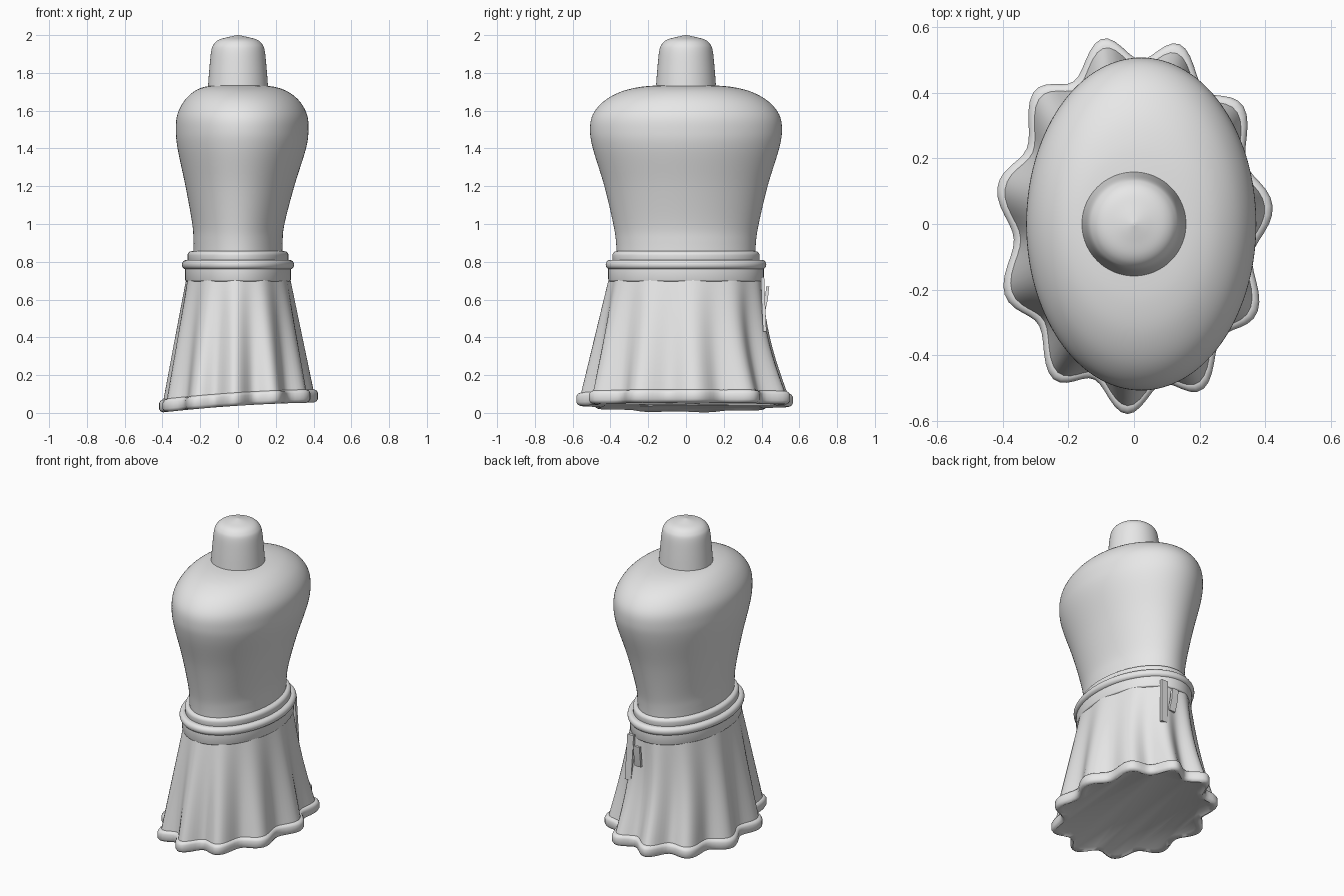
import bpy
import bmesh
from math import sin, cos, pi, radians

cube = bpy.data.objects.get("Cube")
if cube:
    bpy.data.objects.remove(cube)

grey = bpy.data.materials.new("plain_grey")
grey.use_nodes = True
grey.diffuse_color = (0.8, 0.8, 0.8, 1)
grey.node_tree.nodes["Principled BSDF"].inputs["Base Color"].default_value = grey.diffuse_color

SIDES = 132
PLEATS = 11


def finish(name, bm, angle=40):
    bmesh.ops.recalc_face_normals(bm, faces=bm.faces)
    mesh = bpy.data.meshes.new(name)
    bm.to_mesh(mesh)
    bm.free()
    mesh.materials.append(grey)
    ob = bpy.data.objects.new(name, mesh)
    bpy.context.collection.objects.link(ob)
    bpy.ops.object.select_all(action="DESELECT")
    ob.select_set(True)
    bpy.context.view_layer.objects.active = ob
    bpy.ops.object.shade_smooth_by_angle(angle=radians(angle))
    return ob


def skin(name, rings, angle=40):
    """Skin a stack of closed rings of points and cap both ends."""
    bm = bmesh.new()
    rows = [[bm.verts.new(p) for p in ring] for ring in rings]
    for a, b in zip(rows, rows[1:]):
        for i in range(len(a)):
            j = (i + 1) % len(a)
            bm.faces.new((a[i], a[j], b[j], b[i]))
    bm.faces.new(rows[0])
    bm.faces.new(rows[-1])
    return finish(name, bm, angle)


def smooth_profile(points, steps=6):
    """Catmull-Rom curve through the profile points."""
    pts = [points[0]] + points + [points[-1]]
    out = []
    for p0, p1, p2, p3 in zip(pts, pts[1:], pts[2:], pts[3:]):
        for s in range(steps):
            t = s / steps
            out.append([b + t * (c - a) / 2 + t * t * (a - 2.5 * b + 2 * c - d / 2)
                        + t ** 3 * (1.5 * (b - c) + (d - a) / 2)
                        for a, b, c, d in zip(p0, p1, p2, p3)])
    return out + [points[-1]]


def oval(z, rx, ry, cx=0.0):
    return [(cx + rx * cos(2 * pi * i / SIDES), ry * sin(2 * pi * i / SIDES), z)
            for i in range(SIDES)]


# Torso: height, x radius, y radius, x centre
torso = [(0.78, 0.235, 0.365, 0), (0.9, 0.236, 0.37, 0), (1.0, 0.244, 0.385, 0.002),
         (1.2, 0.288, 0.432, 0.01), (1.4, 0.34, 0.493, 0.02), (1.5, 0.351, 0.508, 0.022),
         (1.58, 0.343, 0.493, 0.022), (1.65, 0.306, 0.435, 0.02), (1.7, 0.25, 0.345, 0.015),
         (1.726, 0.185, 0.24, 0.008), (1.735, 0.1, 0.12, 0)]
skin("torso", [oval(*p) for p in smooth_profile(torso)])

# Neck stump with a softly rounded cap
neck = [(1.7, 0.161), (1.83, 0.151), (1.92, 0.141), (1.955, 0.126),
        (1.977, 0.098), (1.99, 0.05), (2.0, 0.004)]
skin("neck", [oval(z, r, r) for z, r in smooth_profile(neck)])


# Waist bands with rounded edges
def band(name, low, high, rx, ry, soft):
    rings = []
    for k in range(13):
        a = -pi / 2 + pi * k / 12
        edge = soft * (cos(a) - 1)
        z = (low + soft if a < 0 else high - soft) + soft * sin(a)
        rings.append(oval(z, rx + edge, ry + edge))
    skin(name, rings)


band("upper_belt", 0.79, 0.856, 0.267, 0.389, 0.022)
band("belt_ring", 0.76, 0.81, 0.297, 0.425, 0.024)
band("waistband", 0.695, 0.78, 0.28, 0.412, 0.012)


# Pleated skirt and hem share one fluted outline; the hem dips on one side
def dip(x):
    return 0.038 + 0.065 * x - 0.06 * x * x


def pleated(f, z, grow=0.0, follow=1.0):
    """f runs from 0 at the waist to 1 at the hem."""
    ring = []
    for i in range(SIDES):
        t = 2 * pi * i / SIDES
        flute = 1 + (0.012 + 0.058 * f) * cos(PLEATS * (t - radians(5.2))) - 0.065 * f
        x = (0.272 + 0.133 * f) * flute + grow
        y = (0.402 + 0.158 * f) * flute + grow
        dent = 0.03 * sin(pi * f) * max(0, sin(t))
        x, y = x * cos(t), y * sin(t) - dent
        ring.append((x, y, z + follow * dip(x)))
    return ring


skin("skirt", [pleated(k / 12, 0.72 - 0.68 * k / 12, 0, k / 12) for k in range(13)])

hem = [(0.01, -0.03), (0, -0.004), (0.006, 0.01), (0.018, 0.018), (0.052, 0.018),
       (0.065, 0.01), (0.07, -0.004)]
skin("hem", [pleated(1, z, g) for z, g in hem], 50)


# Two loose ribbon ends at the back of the waist
def ribbon(name, path, width, thick):
    rings = []
    for x, y, z in path:
        rings.append([(x + sx * width / 2, y + sy * thick / 2, z)
                      for sx, sy in ((-1, -1), (1, -1), (1, 1), (-1, 1))])
    skin(name, rings, 30)


ribbon("long_ribbon", [(0.11, 0.405, 0.72), (0.115, 0.41, 0.58), (0.12, 0.417, 0.43)], 0.045, 0.018)
ribbon("short_ribbon", [(0.05, 0.433, 0.67), (0.05, 0.425, 0.6), (0.055, 0.41, 0.53)], 0.045, 0.016)
